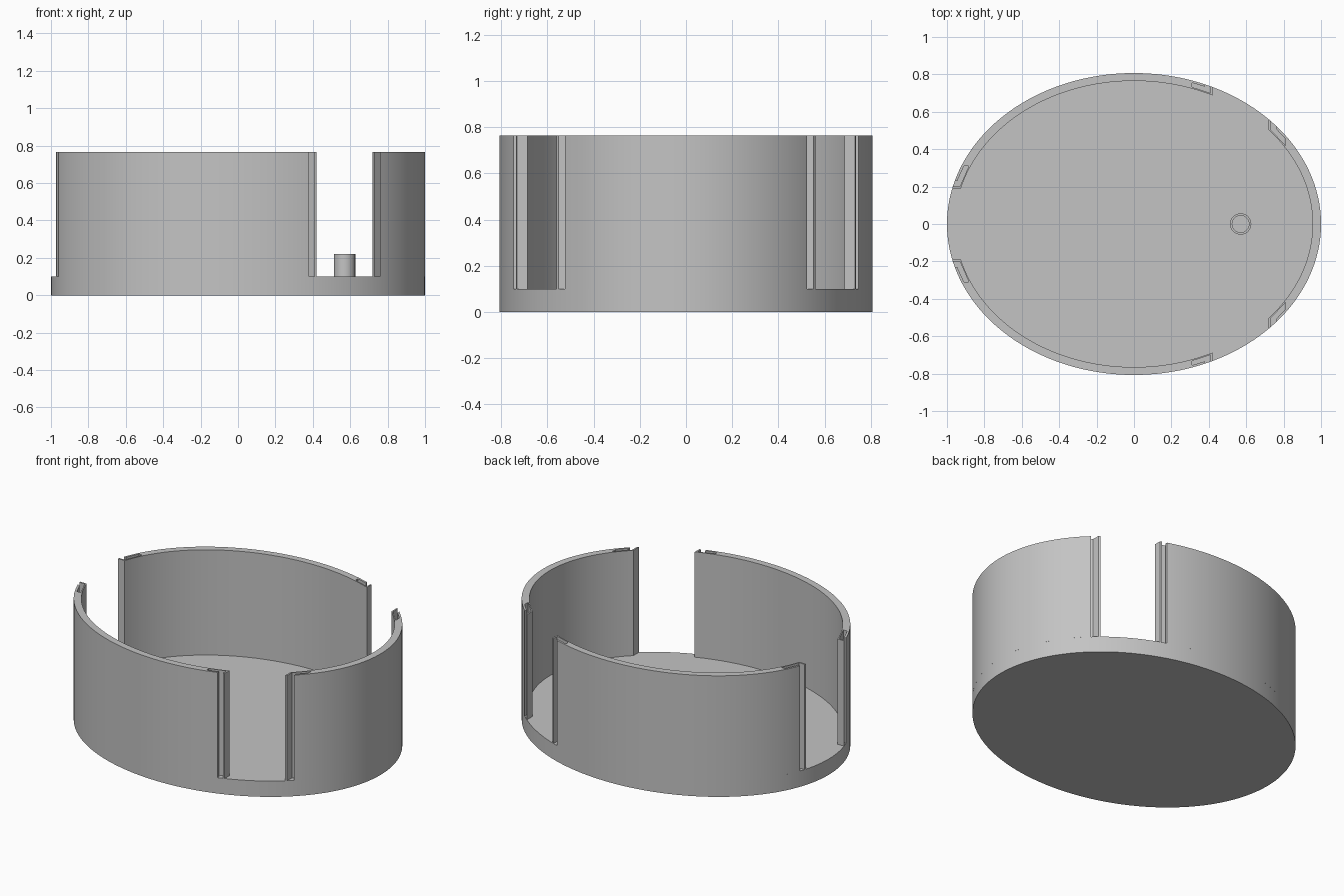
import bpy
import bmesh
import math

cube = bpy.data.objects.get("Cube")
if cube:
    bpy.data.objects.remove(cube, do_unlink=True)

OUTER = (1.0, 0.807)
INNER = (0.955, 0.765)
FLOOR, RIM = 0.10, 0.765

grey = bpy.data.materials.new("plain_grey")
grey.use_nodes = True
grey.diffuse_color = (0.55, 0.55, 0.55, 1)
grey.node_tree.nodes["Principled BSDF"].inputs["Base Color"].default_value = (0.55, 0.55, 0.55, 1)


def radii(f):
    """Ellipse radii across the wall: f = 0 inside, 1 outside."""
    return [i + (o - i) * f for i, o in zip(INNER, OUTER)]


def point(f, t):
    a, b = radii(f)
    return (a * math.cos(t), b * math.sin(t))


def arc(f, t0, t1, n=72):
    return [point(f, t0 + (t1 - t0) * i / n) for i in range(n + 1)]


def x_angle(f, x):
    return math.acos(x / radii(f)[0])


def y_angle(f, y):
    return math.pi - math.asin(y / radii(f)[1])


def prism(name, outline, z0, z1):
    """Extrude a closed outline straight up."""
    bm = bmesh.new()
    face = bm.faces.new([bm.verts.new((x, y, z0)) for x, y in outline])
    top = bmesh.ops.extrude_face_region(bm, geom=[face])["geom"]
    verts = [g for g in top if isinstance(g, bmesh.types.BMVert)]
    bmesh.ops.translate(bm, verts=verts, vec=(0, 0, z1 - z0))
    bmesh.ops.recalc_face_normals(bm, faces=bm.faces)
    return finish(name, bm)


def finish(name, bm):
    mesh = bpy.data.meshes.new(name)
    bm.to_mesh(mesh)
    bm.free()
    mesh.materials.append(grey)
    obj = bpy.data.objects.new(name, mesh)
    bpy.context.collection.objects.link(obj)
    bpy.ops.object.select_all(action="DESELECT")
    obj.select_set(True)
    bpy.context.view_layer.objects.active = obj
    bpy.ops.object.shade_smooth_by_angle(angle=math.radians(25))
    return obj


def slotted_end(angle, gap, post, lip, depth):
    """Wall end with a panel slot, listed from the outer lip to the inner face."""
    steps = [(1, lip), (0.72, lip), (0.72, depth), (0.2, depth),
             (0.2, post), (1, post), (1, gap), (0, gap)]
    return [point(f, angle(f, v)) for f, v in steps]


def flip(points):
    return [(x, -y) for x, y in points]


# Floor plate
prism("base_plate", arc(1, 0, 2 * math.pi, 144)[:-1], 0, FLOOR)

# Long side walls, mirrored front to back
near = slotted_end(x_angle, 0.42, 0.41, 0.38, 0.31)
far = slotted_end(y_angle, 0.19, 0.20, 0.23, 0.31)
outer = arc(1, x_angle(1, 0.38), y_angle(1, 0.23))
inner = arc(0, y_angle(0, 0.19), x_angle(0, 0.42))
side = outer[1:-1] + far + inner[1:-1] + near[::-1]
prism("back_wall", side, FLOOR, RIM)
prism("front_wall", flip(side), FLOOR, RIM)

# Short end wall on the left
end = slotted_end(x_angle, 0.72, 0.73, 0.76, 0.81)
t_out, t_in = x_angle(1, 0.76), x_angle(0, 0.72)
short = (arc(1, -t_out, t_out)[1:-1] + end
         + arc(0, t_in, -t_in)[1:-1] + flip(end)[::-1])
prism("left_wall", short, FLOOR, RIM)

# Hollow peg on the floor, spun from its wall profile
bm = bmesh.new()
profile = [(0.057, FLOOR), (0.057, 0.22), (0.045, 0.22), (0.045, FLOOR)]
verts = [bm.verts.new((0.57 + r, 0, z)) for r, z in profile]
edges = [bm.edges.new(pair) for pair in zip(verts, verts[1:])]
bmesh.ops.spin(bm, geom=verts + edges, cent=(0.57, 0, 0), axis=(0, 0, 1),
               angle=2 * math.pi, steps=40)
bmesh.ops.remove_doubles(bm, verts=bm.verts, dist=0.0001)
bmesh.ops.recalc_face_normals(bm, faces=bm.faces)
finish("floor_peg", bm)
